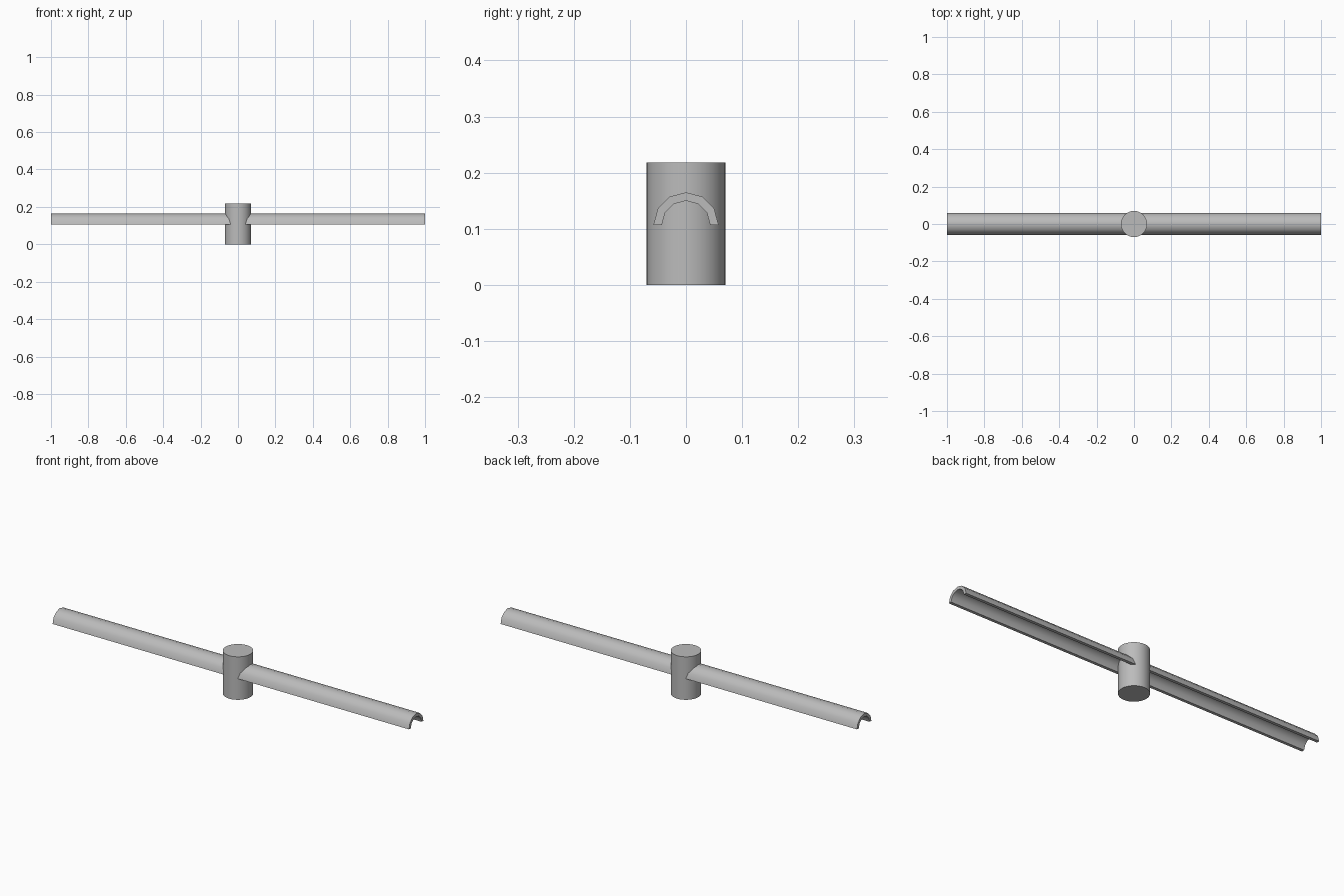
import bpy
import bmesh
from math import sin, cos, pi, radians

cube = bpy.data.objects.get("Cube")
if cube:
    bpy.data.objects.remove(cube, do_unlink=True)

HUB_RADIUS, HUB_HEIGHT = 0.07, 0.218
ARM_OUTER, ARM_INNER, ARM_BASE = 0.058, 0.043, 0.107
ARC_STEPS = 6

grey = bpy.data.materials.new("plain grey")
grey.use_nodes = True
colour = (0.5, 0.5, 0.5, 1)
grey.diffuse_color = colour
grey.node_tree.nodes["Principled BSDF"].inputs["Base Color"].default_value = colour


def finish(name, bm):
    """Turn a bmesh into a shaded object."""
    bmesh.ops.recalc_face_normals(bm, faces=bm.faces)
    mesh = bpy.data.meshes.new(name)
    bm.to_mesh(mesh)
    bm.free()
    mesh.materials.append(grey)
    obj = bpy.data.objects.new(name, mesh)
    bpy.context.collection.objects.link(obj)
    bpy.ops.object.select_all(action="DESELECT")
    obj.select_set(True)
    bpy.context.view_layer.objects.active = obj
    bpy.ops.object.shade_smooth_by_angle(angle=radians(40))
    return obj


def half_pipe(name, x_start, x_end):
    """Sweep a half-ring section along x, open side down."""
    bm = bmesh.new()
    angles = [pi * i / ARC_STEPS for i in range(ARC_STEPS + 1)]
    section = [(ARM_OUTER, a) for a in angles] + [(ARM_INNER, a) for a in reversed(angles)]
    rings = [[bm.verts.new((x, r * cos(a), ARM_BASE + r * sin(a))) for r, a in section]
             for x in (x_start, x_end)]
    count = len(section)
    for i in range(count):
        j = (i + 1) % count
        bm.faces.new((rings[0][i], rings[0][j], rings[1][j], rings[1][i]))
    # End caps follow the wall thickness
    for ring in rings:
        for i in range(ARC_STEPS):
            bm.faces.new((ring[i], ring[i + 1], ring[count - 2 - i], ring[count - 1 - i]))
    return finish(name, bm)


# Central upright hub
hub = bmesh.new()
bmesh.ops.create_cone(hub, cap_ends=True, segments=32, radius1=HUB_RADIUS,
                      radius2=HUB_RADIUS, depth=HUB_HEIGHT)
bmesh.ops.translate(hub, verts=hub.verts, vec=(0, 0, HUB_HEIGHT / 2))
finish("hub", hub)

# Two half-pipe arms meeting inside the hub
for side, sign in (("left", 1), ("right", -1)):
    half_pipe(side + "_arm", 0, sign)
